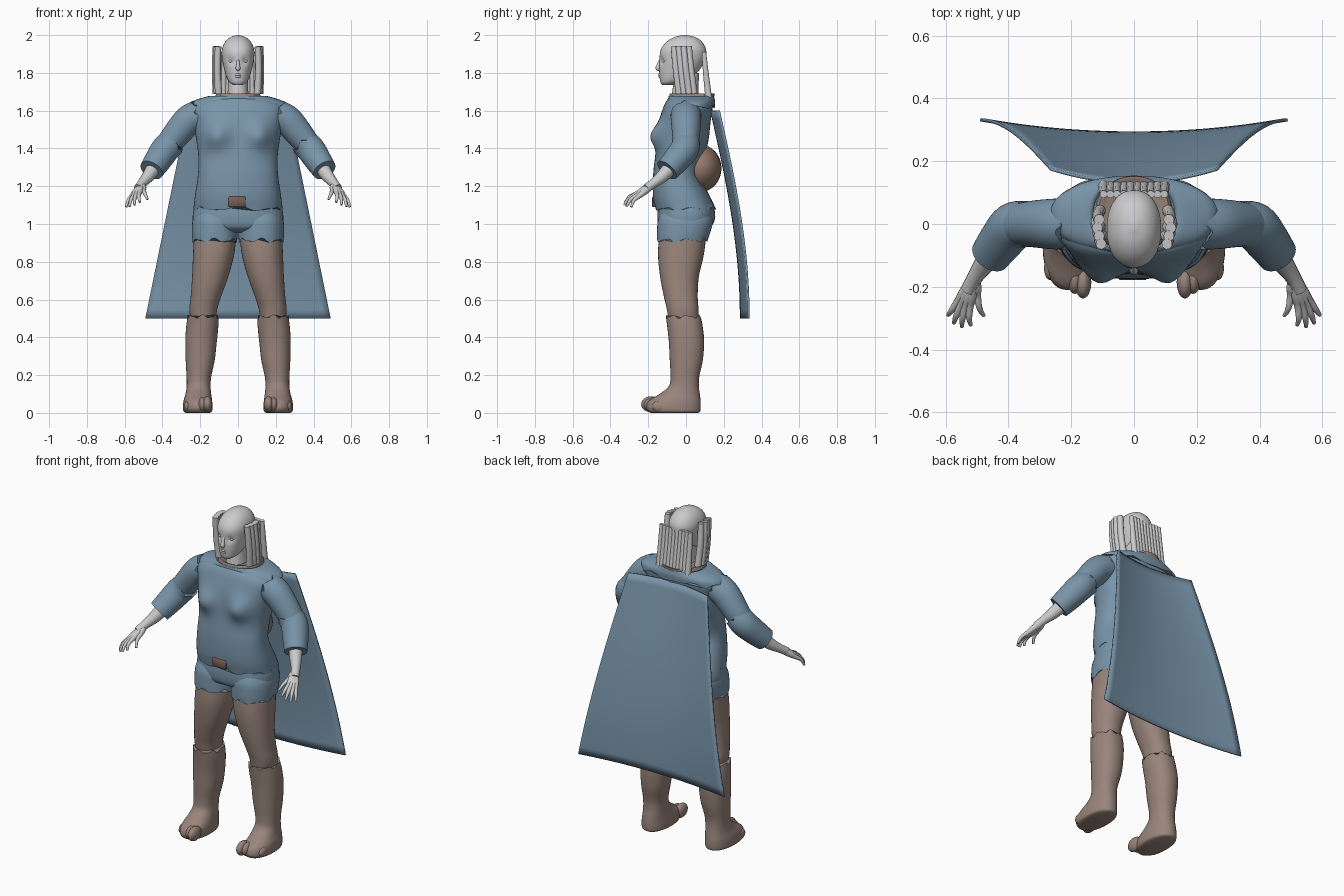
import bpy, bmesh, math
from mathutils import Vector

old = bpy.data.objects.get("Cube")
if old:
    bpy.data.objects.remove(old, do_unlink=True)


def material(name, rgb):
    m = bpy.data.materials.new(name)
    m.use_nodes = True
    m.diffuse_color = (*rgb, 1)
    m.node_tree.nodes["Principled BSDF"].inputs["Base Color"].default_value = (*rgb, 1)
    return m


SKIN = material("pale grey", (.6, .6, .61))
BLUE = material("dusty blue", (.19, .3, .4))
BROWN = material("taupe brown", (.32, .235, .2))
LEATHER = material("red brown", (.3, .19, .15))
DARK = material("dark brown", (.19, .115, .09))


def finish(name, bm, mat):
    bmesh.ops.recalc_face_normals(bm, faces=bm.faces)
    me = bpy.data.meshes.new(name)
    bm.to_mesh(me)
    bm.free()
    me.materials.append(mat)
    me.shade_smooth()
    me.set_sharp_from_angle(angle=math.radians(45))
    ob = bpy.data.objects.new(name, me)
    bpy.context.collection.objects.link(ob)
    return ob


def spline(rows, steps):
    """Smooth curve through rows of numbers."""
    out = []
    for i in range(len(rows) - 1):
        a, b, c, d = (rows[max(0, min(len(rows) - 1, i + k))] for k in (-1, 0, 1, 2))
        for s in range(steps):
            t = s / steps
            out.append([q + t / 2 * (r - p + t * (2 * p - 5 * q + 4 * r - w + t * (3 * (q - r) + w - p)))
                        for p, q, r, w in zip(a, b, c, d)])
    return out + [list(rows[-1])]


def skin(name, rings, mat):
    bm = bmesh.new()
    vs = [[bm.verts.new(p) for p in ring] for ring in rings]
    n = len(vs[0])
    for lo, hi in zip(vs, vs[1:]):
        for j in range(n):
            bm.faces.new((lo[j], lo[(j + 1) % n], hi[(j + 1) % n], hi[j]))
    bm.faces.new(vs[0])
    bm.faces.new(vs[-1])
    return finish(name, bm, mat)


def fray(a, i, amount):
    """Uneven torn edge that fades over the first rings."""
    return amount * max(0, 1 - i / 3) * (math.sin(7 * a) + .6 * math.sin(12 * a + 1)) / 1.6


def loft(name, rows, mat, side=1, torn=0, power=2.2, steps=5, n=56, shape=None):
    """Stacked sections: z, x from, x to, y front, y back."""
    rings = []
    for i, (z, x0, x1, y0, y1) in enumerate(spline(rows, steps)):
        ring = []
        for j in range(n):
            a = math.tau * j / n
            c, s = (math.copysign(abs(f) ** (2 / power), f) for f in (math.cos(a), math.sin(a)))
            p = Vector((side * ((x0 + x1) / 2 + c * (x1 - x0) / 2),
                        (y0 + y1) / 2 + s * (y1 - y0) / 2, z + fray(a, i, torn)))
            ring.append(shape(p) if shape else p)
        rings.append(ring)
    return skin(name, rings, mat)


def both(rows):
    return [(z, -w, w, y0, y1) for z, w, y0, y1 in rows]


def tube(name, rows, mat, side=1, torn=0, steps=5, n=16):
    """Round limb through points: x, y, z, radius."""
    pts = spline(rows, steps)
    rings = []
    for i, (x, y, z, r) in enumerate(pts):
        t = (Vector(pts[min(i + 1, len(pts) - 1)][:3]) - Vector(pts[max(i - 1, 0)][:3])).normalized()
        u = t.cross(Vector((.1, 1, .2))).normalized()
        v = t.cross(u)
        ring = []
        for j in range(n):
            a = math.tau * j / n
            p = Vector((x, y, z)) + r * (math.cos(a) * u + math.sin(a) * v) + t * fray(a, i, torn)
            ring.append((p.x * side, p.y, p.z))
        rings.append(ring)
    return skin(name, rings, mat)


def ball(name, centre, size, mat):
    bm = bmesh.new()
    bmesh.ops.create_uvsphere(bm, u_segments=24, v_segments=16, radius=1)
    for v in bm.verts:
        v.co = Vector(centre) + Vector(v.co[k] * size[k] for k in range(3))
    return finish(name, bm, mat)


# Head, neck and face
def face_shape(p):
    if p.y < -.05:
        for ex in (-.036, .036):
            p.y += .012 * math.exp(-((p.x - ex) ** 2 + (p.z - 1.862) ** 2) / .0003)
    return p


loft("head", both([(1.735, .022, -.125, -.07), (1.75, .045, -.135, -.03), (1.78, .062, -.14, .035),
                   (1.82, .073, -.142, .075), (1.87, .084, -.14, .1), (1.92, .086, -.135, .107),
                   (1.96, .071, -.108, .088), (1.987, .044, -.068, .055), (2, .008, -.02, .005)]),
     SKIN, shape=face_shape)
loft("neck", both([(1.64, .062, -.08, .07), (1.72, .053, -.07, .066), (1.8, .052, -.06, .07)]), SKIN)
tube("nose", [(0, -.132, 1.875, .006), (0, -.145, 1.845, .009), (0, -.148, 1.825, .013),
              (0, -.138, 1.815, .008)], SKIN)
for z in (1.781, 1.791):
    tube("lip", [(-.025, -.124, z, .003), (0, -.141, z, .006), (.025, -.124, z, .003)], SKIN)
for x in (-.036, .036):
    ball("eye", (x, -.112, 1.862), (.014, .012, .009), SKIN)

# Hair strands
for s in (-1, 1):
    for k in range(4):
        x, y = .121 - .006 * abs(k - 2), -.064 + .026 * k
        tube("side_strand", [(x - .004, y, 1.94, .017), (x, y + .012, 1.82, .018), (x - .006, y + .028, 1.69, .019)],
             SKIN, s, n=12)
for k in range(10):
    x = -.097 + .0215 * k
    tube("back_strand", [(x, .095, 1.91, .012), (x, .105, 1.8, .015), (x, .122, 1.65, .018)], SKIN, n=12)

# Shirt
def bust(p):
    if p.y < 0:
        p.y -= .052 * math.exp(-((abs(p.x) - .115) ** 2 + (p.z - 1.465) ** 2) / .0042)
    return p


loft("shirt", both([(1.08, .236, -.162, .16), (1.15, .228, -.175, .125), (1.26, .212, -.174, .075),
                    (1.36, .21, -.163, .1), (1.45, .222, -.15, .12), (1.54, .236, -.143, .13),
                    (1.61, .248, -.123, .14), (1.65, .205, -.105, .14), (1.668, .13, -.09, .13)]),
     BLUE, torn=.013, power=2.4, shape=bust)
loft("shoulder_yoke", both([(1.618, .267, -.098, .152), (1.645, .25, -.096, .154), (1.668, .19, -.094, .15),
                            (1.678, .142, -.092, .146), (1.66, .126, -.086, .14)]), BLUE, torn=.014, steps=4)
loft("collar", both([(1.62, .135, -.095, .14), (1.668, .124, -.09, .148), (1.69, .112, -.085, .152),
                     (1.684, .095, -.075, .135)]), BROWN, steps=3)

# Belt buckle and rear pouch
bm = bmesh.new()
bmesh.ops.create_cube(bm, size=1)
for v in bm.verts:
    v.co = Vector((v.co.x * .09 - .004, v.co.y * .03 - .164, v.co.z * .055 + 1.117))
bmesh.ops.bevel(bm, geom=bm.edges[:], offset=.004, segments=1, affect='EDGES')
finish("belt_buckle", bm, DARK)
ball("rear_pouch", (0, .075, 1.295), (.165, .113, .125), LEATHER)

# Shorts
loft("shorts_seat", both([(.955, .13, -.09, .08), (.98, .225, -.14, .13), (1.04, .24, -.152, .155),
                          (1.12, .225, -.145, .14)]), BLUE, power=2.5)

for s in (-1, 1):
    # Legs
    loft("shorts_leg", [(.913, .004, .241, -.153, .113), (.96, .002, .244, -.153, .13),
                        (1.02, .002, .24, -.148, .142), (1.08, .02, .215, -.12, .12)], BLUE, s, torn=.014)
    loft("thigh", [(.48, .12, .25, -.09, .065), (.55, .11, .257, -.102, .066), (.62, .088, .25, -.118, .062),
                   (.72, .052, .243, -.137, .068), (.84, .02, .238, -.148, .095), (.97, .006, .232, -.14, .11)],
         BROWN, s)
    loft("boot", [(.51, .105, .267, -.107, .078), (.46, .104, .274, -.1, .088), (.38, .112, .279, -.091, .096),
                  (.28, .123, .277, -.086, .089), (.19, .142, .272, -.082, .07), (.14, .145, .272, -.092, .068),
                  (.1, .142, .278, -.14, .073), (.065, .137, .288, -.195, .077), (.03, .135, .291, -.21, .078),
                  (.008, .138, .288, -.2, .075), (0, .15, .275, -.185, .065)], BROWN, s, torn=.012)
    for k in range(5):
        r = .042 - .003 * k
        ball("toe", (s * (.162 + .0265 * k), -.185 + .011 * k, r + .004), (r * .62, r * 1.25, r), BROWN)

    # Arms
    tube("upper_sleeve", [(.21, 0, 1.575, .082), (.265, 0, 1.545, .08), (.33, 0, 1.47, .073),
                          (.385, -.005, 1.4, .064)], BLUE, s, torn=.016, n=40)
    tube("lower_sleeve", [(.345, 0, 1.435, .073), (.385, -.008, 1.395, .076), (.425, -.055, 1.335, .071),
                          (.458, -.1, 1.285, .064)], BLUE, s, torn=.012, n=40)
    tube("forearm", [(.44, -.075, 1.305, .042), (.478, -.128, 1.25, .033), (.508, -.172, 1.215, .025),
                     (.528, -.21, 1.188, .024)], SKIN, s)

    # Hand
    wrist = Vector((.508, -.172, 1.212))
    fingers = [((.56, -.245, 1.15), (.592, -.29, 1.09)), ((.55, -.256, 1.153), (.574, -.315, 1.092)),
               ((.537, -.262, 1.157), (.548, -.327, 1.1)), ((.523, -.26, 1.162), (.52, -.322, 1.115)),
               ((.5, -.225, 1.178), (.479, -.292, 1.13))]
    for knuckle, tip in fingers:
        k, e = Vector(knuckle), Vector(tip)
        bend = k.lerp(e, .55) + Vector((.004, -.006, .008))
        tube("finger", [(*wrist, .016), (*wrist.lerp(k, .6), .018), (*k, .013), (*bend, .0095), (*e, .006)],
             SKIN, s, steps=3, n=10)

# Cape
bm = bmesh.new()
cols, rows = 24, 24
grid = []
for j in range(rows + 1):
    v = j / rows
    half = .265 + .225 * v
    line = []
    for i in range(cols + 1):
        u = 2 * i / cols - 1
        y = .175 + .157 * math.sin(v * math.pi / 2) - .042 * (1 - u * u)
        line.append(bm.verts.new((u * half, y, 1.6 - 1.1 * v)))
    grid.append(line)
for a, b in zip(grid, grid[1:]):
    for i in range(cols):
        bm.faces.new((a[i], a[i + 1], b[i + 1], b[i]))
cape = finish("cape", bm, BLUE)
thick = cape.modifiers.new("thickness", 'SOLIDIFY')
thick.thickness = .01
thick.offset = 0
